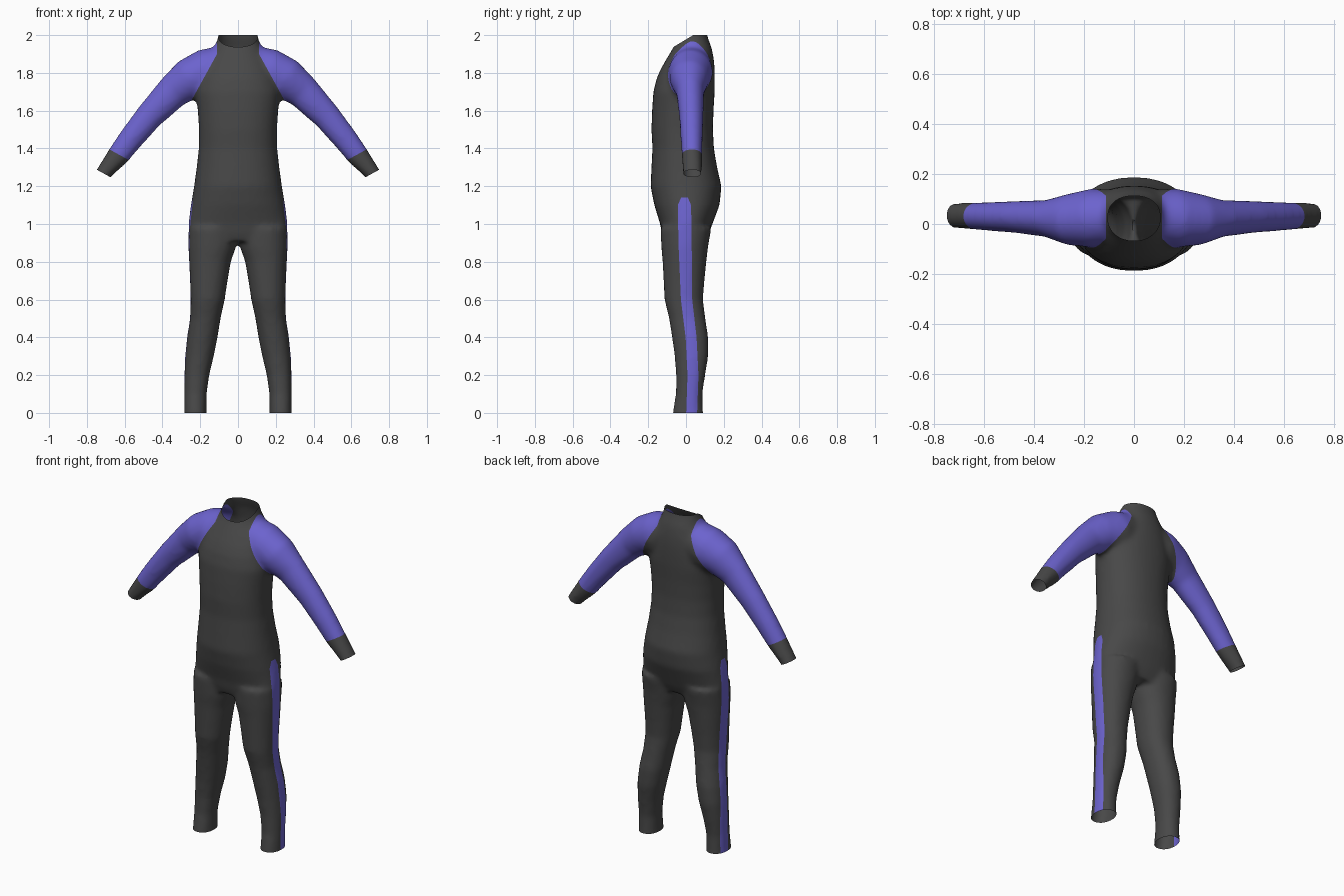
import bpy, bmesh, math
from mathutils import Vector

if "Cube" in bpy.data.objects:
    bpy.data.objects.remove(bpy.data.objects["Cube"])

SIDES = 32


def material(name, rgb):
    m = bpy.data.materials.new(name)
    m.diffuse_color = (*rgb, 1)
    m.use_nodes = True
    m.node_tree.nodes["Principled BSDF"].inputs["Base Color"].default_value = m.diffuse_color
    return m


def loft(bm, rings):
    """Closed tube through a list of rings of points."""
    loops = [[bm.verts.new(p) for p in ring] for ring in rings]
    for a, b in zip(loops, loops[1:]):
        for i in range(SIDES):
            j = (i + 1) % SIDES
            bm.faces.new((a[i], a[j], b[j], b[i]))
    bm.faces.new(loops[0])
    bm.faces.new(loops[-1])


def oval(centre, u, v, power=2.0):
    """Ring around a centre with half axes u and v; a higher power is boxier."""
    pts = []
    for i in range(SIDES):
        t = 2 * math.pi * i / SIDES
        c, s = math.cos(t), math.sin(t)
        c = math.copysign(abs(c) ** (2 / power), c)
        s = math.copysign(abs(s) ** (2 / power), s)
        pts.append(centre + u * c + v * s)
    return pts


def flat_ring(z, x0, x1, y0, y1, power):
    return oval(Vector(((x0 + x1) / 2, (y0 + y1) / 2, z)),
                Vector(((x1 - x0) / 2, 0, 0)), Vector((0, (y1 - y0) / 2, 0)), power)


# torso: height, half width, front y, back y
TORSO = [(0.91, .235, -.115, .10), (0.96, .258, -.13, .125), (1.0, .263, -.137, .14),
         (1.1, .25, -.168, .178), (1.2, .233, -.188, .188), (1.3, .219, -.183, .165),
         (1.4, .208, -.178, .148), (1.5, .207, -.183, .143), (1.6, .213, -.18, .146),
         (1.7, .225, -.173, .152), (1.77, .21, -.156, .153), (1.82, .19, -.134, .152),
         (1.87, .165, -.106, .148), (1.93, .128, -.07, .137), (1.97, .111, -.053, .122),
         (2.0, .104, -.045, .112), (2.08, .10, -.04, .105)]
# leg: height, inner x, outer x, front y, back y
LEG = [(-.05, .165, .287, -.075, .095), (0.02, .167, .284, -.068, .09),
       (0.1, .166, .284, -.054, .087), (0.2, .152, .284, -.053, .102),
       (0.3, .128, .28, -.06, .118), (0.4, .108, .27, -.074, .118),
       (0.5, .092, .254, -.09, .103), (0.6, .07, .251, -.114, .09),
       (0.7, .055, .254, -.119, .098), (0.8, .038, .259, -.124, .108),
       (0.88, .01, .263, -.131, .117), (0.98, .005, .262, -.135, .135)]
# arm: centre x, centre z, half thickness, centre y, half depth
ARM = [(.06, 1.84, .11, .03, .105), (.165, 1.80, .128, .024, .118),
       (.262, 1.765, .110, .018, .102), (.345, 1.70, .09, .022, .074),
       (.47, 1.57, .074, .028, .064), (.568, 1.45, .066, .03, .058),
       (.63, 1.368, .060, .031, .054), (.712, 1.268, .042, .034, .050),
       (.75, 1.20, .042, .034, .050)]

bm = bmesh.new()
loft(bm, [flat_ring(z, -w, w, f, b, 2.2) for z, w, f, b in TORSO])
for s in (1, -1):
    loft(bm, [flat_ring(z, s * i, s * o, f, b, 2.15) for z, i, o, f, b in LEG])
    rings = []
    for k, (x, z, r, y, d) in enumerate(ARM):
        a, b = ARM[max(k - 1, 0)], ARM[min(k + 1, len(ARM) - 1)]
        t = Vector((b[0] - a[0], 0, b[1] - a[1])).normalized()
        rings.append(oval(Vector((s * x, y, z)), Vector((-s * t.z, 0, t.x)) * r,
                          Vector((0, d, 0))))
    loft(bm, rings)
bmesh.ops.recalc_face_normals(bm, faces=bm.faces[:])

# merge the tubes into one smooth skin
mesh = bpy.data.meshes.new("wetsuit")
bm.to_mesh(mesh)
bm.free()
suit = bpy.data.objects.new("wetsuit", mesh)
bpy.context.collection.objects.link(suit)
remesh = suit.modifiers.new("merge", 'REMESH')
remesh.mode = 'VOXEL'
remesh.voxel_size = 0.014
smooth = suit.modifiers.new("soften", 'SMOOTH')
smooth.factor = 0.5
smooth.iterations = 7
bpy.context.view_layer.objects.active = suit
suit.select_set(True)
for name in ("merge", "soften"):
    bpy.ops.object.modifier_apply(modifier=name)

bm = bmesh.new()
bm.from_mesh(suit.data)


def cut(co, no, pick=lambda c: True, clear=False):
    """Cut the picked faces along a plane; optionally drop the outer side."""
    faces = [f for f in bm.faces if pick(f.calc_center_median())]
    edges = {e for f in faces for e in f.edges}
    verts = {v for f in faces for v in f.verts}
    bmesh.ops.bisect_plane(bm, geom=[*verts, *edges, *faces], dist=1e-5,
                           plane_co=co, plane_no=no, clear_outer=clear)


# neck and ankle openings
cut((0, -.07, 1.935), (0, -.6, 1), clear=True)
cut((0, 0, 2.0), (0, 0, 1), clear=True)
cut((0, 0, 0.0), (0, 0, -1), clear=True)

# side stripe path: height, centre y
STRIPE = [(0, .03), (.2, .037), (.4, .027), (.6, .003), (.9, -.005), (1.1, -.008), (1.14, -.008)]
HALF = [.029, .029, .029, .03, .035, .035, .018]
CUFF = Vector((.63, 0, 1.367))


def in_stripe(c):
    if abs(c.x) < .19 or c.z > 1.14:
        return False
    for (z0, y0), (z1, y1), h0, h1 in zip(STRIPE, STRIPE[1:], HALF, HALF[1:]):
        if z0 <= c.z <= z1:
            t = (c.z - z0) / (z1 - z0)
            return abs(c.y - y0 - (y1 - y0) * t) < h0 + (h1 - h0) * t
    return False


def in_sleeve(c):
    x = abs(c.x)
    arm = x > .112 and x > .10 + (1.92 - c.z) * .55 and c.z > 1.25
    return arm and (x - CUFF.x) * .48 - (c.z - CUFF.z) * .87 < 0


for s in (1, -1):
    # wrist opening, cuff edge and shoulder seam
    on_arm = lambda c: c.x * s > .4
    cut((s * .712, 0, 1.268), (s * .48, 0, -.87), on_arm, True)
    cut((s * CUFF.x, 0, CUFF.z), (s * .48, 0, -.87), on_arm)
    cut((s * .10, 0, 1.92), (s, 0, .55), lambda c: c.x * s > .05 and c.z > 1.5)
    cut((s * .112, 0, 1.9), (s, 0, 0), lambda c: c.x * s > .05 and c.z > 1.85)
    # stripe edges, one straight run at a time
    for z, y in STRIPE[1:]:
        cut((0, 0, z), (0, 0, 1), lambda c: c.x * s > .15 and c.z < 1.2)
    for (z0, y0), (z1, y1), h0, h1 in zip(STRIPE, STRIPE[1:], HALF, HALF[1:]):
        for e in (1, -1):
            a, b = y0 + e * h0, y1 + e * h1
            cut((0, a, z0), (0, z1 - z0, a - b),
                lambda c: c.x * s > .18 and z0 < c.z < z1)

# neoprene base with coloured sleeves and stripes
for f in bm.faces:
    c = f.calc_center_median()
    f.material_index = int(in_sleeve(c) or in_stripe(c))
    f.smooth = True
bm.to_mesh(suit.data)
bm.free()
suit.data.materials.append(material("charcoal", (.065, .065, .065)))
suit.data.materials.append(material("violet", (.15, .125, .62)))
bpy.ops.object.shade_smooth_by_angle(angle=math.radians(50))
